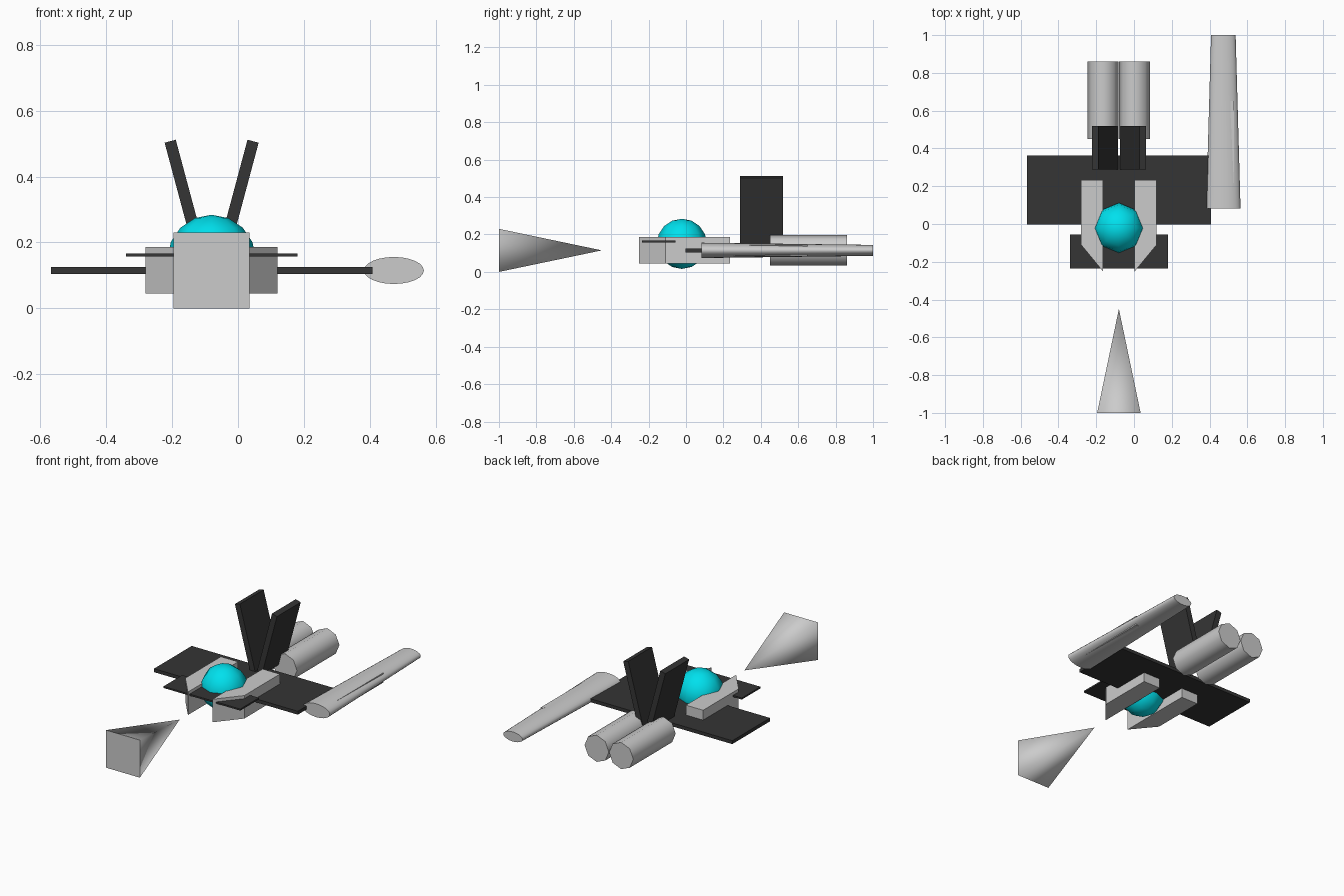
import bpy, bmesh, math
from mathutils import Matrix, Vector

if "Cube" in bpy.data.objects:
    bpy.data.objects.remove(bpy.data.objects["Cube"])

CX, CZ = -0.08, 0.115          # axis of the craft


def material(name, rgb):
    m = bpy.data.materials.new(name)
    m.diffuse_color = (*rgb, 1)
    m.use_nodes = True
    m.node_tree.nodes["Principled BSDF"].inputs["Base Color"].default_value = m.diffuse_color
    return m


DARK = material("dark_panel", (0.035, 0.035, 0.035))
CYAN = material("cyan_glass", (0.0, 0.75, 0.85))


def finish(name, bm, mat=None):
    bmesh.ops.recalc_face_normals(bm, faces=bm.faces)
    me = bpy.data.meshes.new(name)
    bm.to_mesh(me)
    bm.free()
    ob = bpy.data.objects.new(name, me)
    bpy.context.collection.objects.link(ob)
    if mat:
        me.materials.append(mat)
    return ob


def box(name, centre, size, mat=None, tilt=0):
    bm = bmesh.new()
    bmesh.ops.create_cube(bm, size=1, matrix=Matrix.Translation(centre)
                          @ Matrix.Rotation(tilt, 4, 'Y')
                          @ Matrix.Diagonal((*size, 1)))
    return finish(name, bm, mat)


def tube(name, x, y0, y1, r0, r1, sides, turn=0, flat=1):
    """Smooth-sided cone or cylinder along y, with sharp end caps."""
    bm = bmesh.new()
    bmesh.ops.create_cone(bm, cap_ends=True, segments=sides, radius1=r0,
                          radius2=r1, depth=y1 - y0)
    m = (Matrix.Translation((x, (y0 + y1) / 2, CZ)) @ Matrix.Diagonal((1, 1, flat, 1))
         @ Matrix.Rotation(-math.pi / 2, 4, 'X') @ Matrix.Rotation(turn, 4, 'Z'))
    bm.transform(m)
    bmesh.ops.recalc_face_normals(bm, faces=bm.faces)
    caps = [f for f in bm.faces if abs(f.normal.y) > 0.99]
    for f in bm.faces:
        f.smooth = f not in caps
    for f in caps:
        for e in f.edges:
            e.smooth = False
    return finish(name, bm)


# Nose: square-based cone pointing at the cockpit
tube("nose_cone", CX, -1.0, -0.45, 0.115 * math.sqrt(2), 0.0, 4, math.pi / 4)

# Body: flattened tapering tube beside the wing, with a side strip
tube("fuselage", 0.473, 0.083, 1.0, 0.091, 0.065, 24, flat=0.45)
box("fuselage_strip", (0.52, 0.395, CZ), (0.02, 0.51, 0.06))

# Wings
box("main_wing", (CX, 0.18, CZ), (0.975, 0.365, 0.021), DARK)
box("front_wing", (CX, -0.145, 0.162), (0.52, 0.18, 0.01), DARK)

# Canopy
bm = bmesh.new()
bmesh.ops.create_uvsphere(bm, u_segments=8, v_segments=8, radius=0.134,
                          matrix=Matrix.Translation((CX, -0.022, 0.15)))
for f in bm.faces:
    f.smooth = True
finish("canopy", bm, CYAN)

# Paired intakes, engines and tail fins
for side, s in (("left", -1), ("right", 1)):
    bm = bmesh.new()
    outline = [(0.083, 0.234), (0.2, 0.234), (0.2, -0.11), (0.083, -0.252)]
    face = bm.faces.new([bm.verts.new((CX + s * x, y, 0.045)) for x, y in outline])
    ext = bmesh.ops.extrude_face_region(bm, geom=[face])
    bmesh.ops.translate(bm, vec=Vector((0, 0, 0.141)),
                        verts=[v for v in ext["geom"] if isinstance(v, bmesh.types.BMVert)])
    finish(side + "_intake", bm)

    tube(side + "_engine", CX + s * 0.083, 0.45, 0.86, 0.082, 0.082, 8)
    box(side + "_tail_fin", (CX + s * 0.074, 0.403, 0.314),
        (0.035, 0.23, 0.4), DARK, s * math.radians(15))
